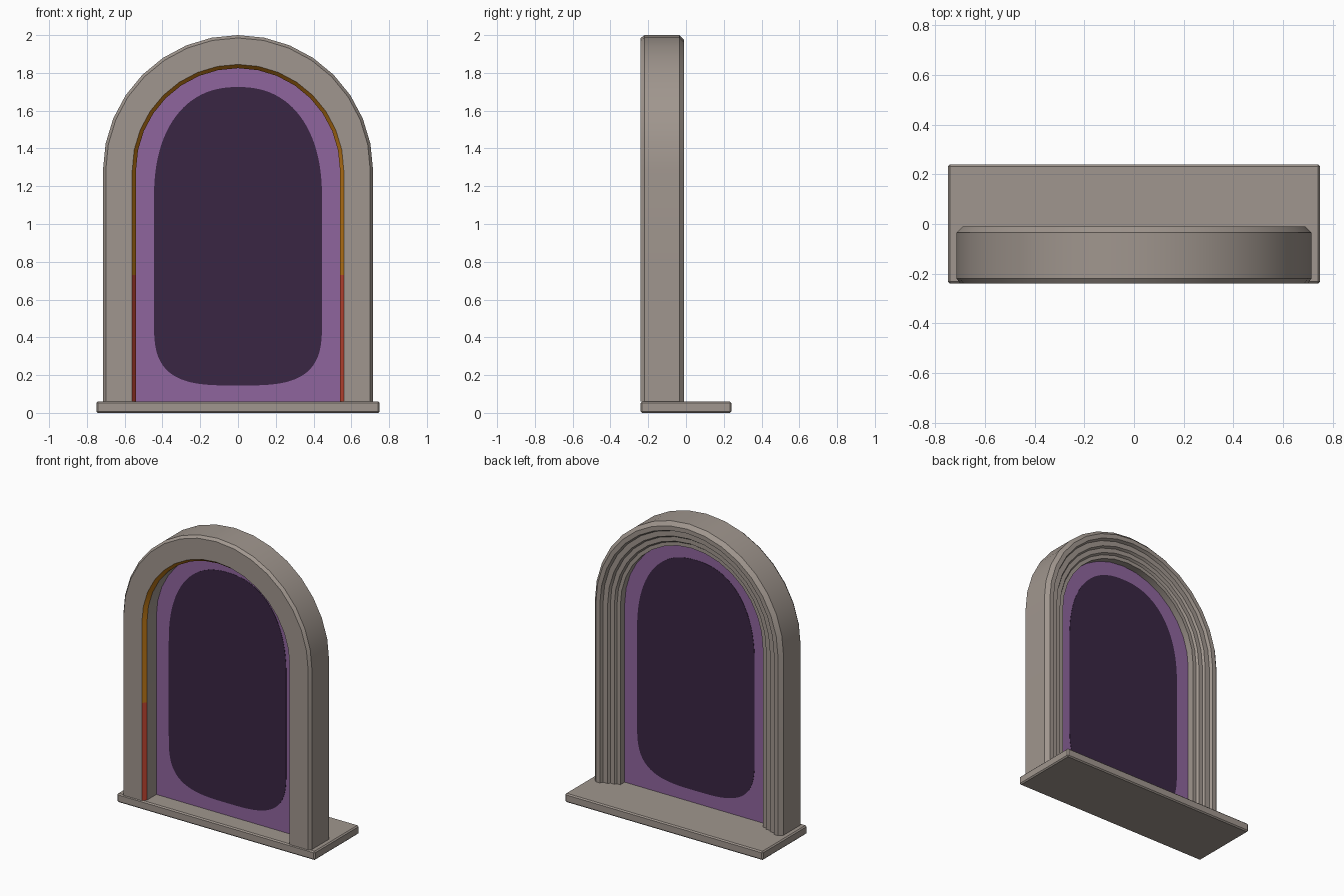
import bpy, bmesh, math

if "Cube" in bpy.data.objects:
    bpy.data.objects.remove(bpy.data.objects["Cube"])

def material(name, r, g, b):
    def lin(c):
        c /= 255
        return c / 12.92 if c <= 0.04045 else ((c + 0.055) / 1.055) ** 2.4
    m = bpy.data.materials.new(name)
    m.diffuse_color = (lin(r), lin(g), lin(b), 1)
    m.use_nodes = True
    m.node_tree.nodes["Principled BSDF"].inputs["Base Color"].default_value = m.diffuse_color
    return m

stone = material("warm_grey_stone", 160, 150, 142)
purple = material("purple", 143, 101, 158)
dark = material("dark_purple", 58, 38, 68)
amber = material("amber", 196, 124, 24)
red = material("red", 198, 72, 52)

SPRING, BASE_TOP, SPLIT, SEG = 1.285, 0.06, 0.73, 16

def make_object(name, bm, mats, angle=30):
    bmesh.ops.recalc_face_normals(bm, faces=bm.faces)
    me = bpy.data.meshes.new(name)
    bm.to_mesh(me)
    bm.free()
    for m in mats:
        me.materials.append(m)
    me.polygons.foreach_set("use_smooth", [True] * len(me.polygons))
    me.set_sharp_from_angle(angle=math.radians(angle))
    ob = bpy.data.objects.new(name, me)
    bpy.context.collection.objects.link(ob)
    return ob

def arch_outline(r):
    """Points up the right jamb, over the arch and down the left jamb."""
    pts = [(r, BASE_TOP), (r, SPLIT)]
    for i in range(SEG + 1):
        a = math.pi * i / SEG
        pts.append((r * math.cos(a), SPRING + r * math.sin(a)))
    return pts + [(-r, SPLIT), (-r, BASE_TOP)]

def plate(name, pts, y0, y1, mat):
    bm = bmesh.new()
    a = [bm.verts.new((x, y0, z)) for x, z in pts]
    b = [bm.verts.new((x, y1, z)) for x, z in pts]
    n = len(pts)
    bm.faces.new(a)
    bm.faces.new(b[::-1])
    for i in range(n):
        j = (i + 1) % n
        bm.faces.new((a[i], b[i], b[j], a[j]))
    return make_object(name, bm, [mat])

# Stone arch: moulded cross-section (radius, y) swept along the arch
profile = [(0.56, -0.24), (0.70, -0.24), (0.715, -0.22), (0.715, -0.035),
           (0.69, -0.01), (0.66, -0.01), (0.65, -0.03), (0.615, -0.03),
           (0.605, -0.045), (0.575, -0.045), (0.565, -0.06), (0.54, -0.06),
           (0.54, -0.213)]
bm = bmesh.new()
rails = [[bm.verts.new((x, y, z)) for x, z in arch_outline(r)] for r, y in profile]
n = len(profile)
for k in range(n):
    p, q = rails[k], rails[(k + 1) % n]
    for i in range(len(p) - 1):
        f = bm.faces.new((p[i], p[i + 1], q[i + 1], q[i]))
        # Coloured inner front bevel: red below, amber above
        if k == n - 1:
            f.material_index = 2 if f.calc_center_median().z < SPLIT else 1
for end in (0, -1):
    bm.faces.new([r[end] for r in rails])
make_object("stone_arch", bm, [stone, amber, red])

# Base slab
bm = bmesh.new()
bmesh.ops.create_cube(bm, size=1)
for v in bm.verts:
    v.co = (v.co.x * 1.5, v.co.y * 0.48, (v.co.z + 0.5) * BASE_TOP)
bmesh.ops.bevel(bm, geom=bm.edges[:], offset=0.008, segments=1, affect='EDGES')
make_object("base_slab", bm, [stone])

# Purple panel filling the opening
plate("portal_panel", arch_outline(0.541), -0.112, -0.108, purple)

# Dark rounded centre, seen from both sides
pts = []
for i in range(96):
    a = 2 * math.pi * i / 96
    c, s = math.cos(a), math.sin(a)
    zc, h, e = (1.13, 0.595, 2.3) if s >= 0 else (0.5, 0.355, 3.3)
    if i == 48:
        pts += [(-0.445, 1.13), (-0.445, 0.5)]
        continue
    pts.append((0.445 * math.copysign(abs(c) ** (2 / e), c),
                zc + h * math.copysign(abs(s) ** (2 / e), s)))
pts.append((0.445, 0.5))
plate("portal_centre", pts, -0.114, -0.106, dark)
